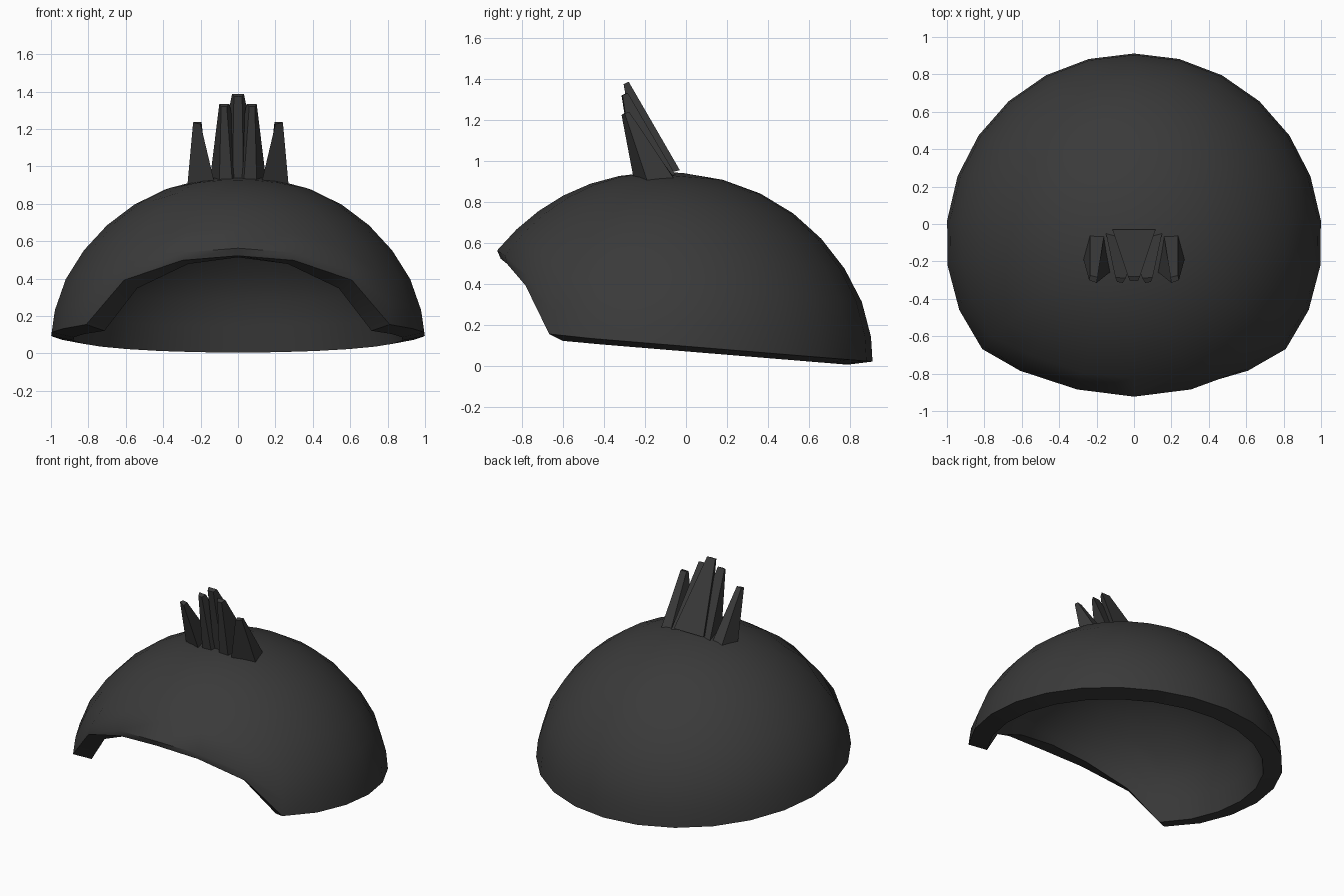
import bpy, bmesh, math
from mathutils import Matrix, Vector

if "Cube" in bpy.data.objects:
    bpy.data.objects.remove(bpy.data.objects["Cube"])

mat = bpy.data.materials.new("charcoal")
mat.diffuse_color = (0.042, 0.042, 0.042, 1)
mat.use_nodes = True
mat.node_tree.nodes["Principled BSDF"].inputs["Base Color"].default_value = mat.diffuse_color


def make_object(name, bm, angle):
    bmesh.ops.recalc_face_normals(bm, faces=bm.faces[:])
    mesh = bpy.data.meshes.new(name)
    bm.to_mesh(mesh)
    bm.free()
    mesh.materials.append(mat)
    ob = bpy.data.objects.new(name, mesh)
    bpy.context.collection.objects.link(ob)
    if angle:
        bpy.ops.object.select_all(action='DESELECT')
        ob.select_set(True)
        bpy.context.view_layer.objects.active = ob
        bpy.ops.object.shade_smooth_by_angle(angle=math.radians(angle))
    return ob


# Dome shell: columns of a flattened sphere, thickened inward
HEIGHT, THICK, RINGS = 0.843, 0.115, 8

# angle from front, edge height, edge radius, next ring height, inner edge drop
half = [(0, 0.352, 0.847, 0.391, 0.0, 0.10),
        (20.2, 0.33, 0.868, 0.37, 0.012, 0.095),
        (40.4, 0.232, 0.94, 0.28, 0.037, 0.108),
        (54.4, 0.005, 0.998, 0.12, 0.028, 0.12)]
half += [(54.4 + i * 125.6 / 9, 0.0, 1.005, 0.12, 0.025, 0.12) for i in range(1, 10)]
columns = half + [(-c[0],) + c[1:] for c in reversed(half[1:-1])]


def dome_columns(col):
    """Outer and inner (radius, height) points from edge to just below the crown."""
    _, w0, r0, w1, drop, inset = col
    outer, inner = [(r0, w0)], [(r0 - inset, w0 - drop)]
    a1 = math.asin(w1 / HEIGHT)
    for i in range(RINGS - 1):
        a = a1 + (math.pi / 2 - a1) * i / (RINGS - 1)
        r = math.cos(a) * (1 - 0.03 * math.sin(2 * a) ** 2)
        w = HEIGHT * math.sin(a)
        outer.append((r, w))
        inner.append((r - THICK * math.cos(a), w - THICK * math.sin(a)))
    inner[1] = tuple((p + q) / 2 for p, q in zip(inner[0], inner[2]))
    return outer, inner


bm = bmesh.new()
shells = ([], [])
for col in columns:
    t = math.radians(col[0])
    for shell, pts in zip(shells, dome_columns(col)):
        shell.append([bm.verts.new((r * math.sin(t), -r * math.cos(t), w)) for r, w in pts])
crowns = [bm.verts.new((0, 0, HEIGHT)), bm.verts.new((0, 0, HEIGHT - THICK))]
n = len(columns)
for k in range(n):
    for shell, crown in zip(shells, crowns):
        a, b = shell[k], shell[(k + 1) % n]
        for i in range(RINGS - 1):
            bm.faces.new((a[i], b[i], b[i + 1], a[i + 1]))
        bm.faces.new((a[-1], b[-1], crown))
    o, p = shells[0][k][0], shells[0][(k + 1) % n][0]
    q, s = shells[1][(k + 1) % n][0], shells[1][k][0]
    bm.faces.new((o, p, q, s))
# tilt the back of the dome down
bm.transform(Matrix.Translation((0, -0.09, 0.102)) @ Matrix.Rotation(-math.radians(4.7), 4, 'X'))
make_object("dome_shell", bm, 40)


# Crest spikes: tapered four-sided prisms leaning forward
def spike(name, base, tip, side=1):
    bm = bmesh.new()
    lo = [bm.verts.new((x * side, y, z)) for x, y, z in base]
    hi = [bm.verts.new((x * side, y, z)) for x, y, z in tip]
    bm.faces.new(lo)
    bm.faces.new(hi)
    for i in range(4):
        j = (i + 1) % 4
        bm.faces.new((lo[i], lo[j], hi[j], hi[i]))
    make_object(name, bm, 0)


spike("crest_spike_middle",
      [(-0.03, -0.22, 0.91), (0.03, -0.22, 0.91), (0.115, -0.03, 0.955), (-0.115, -0.03, 0.955)],
      [(-0.022, -0.305, 1.375), (0.022, -0.305, 1.375), (0.032, -0.28, 1.387), (-0.032, -0.28, 1.387)])
for side, word in ((1, "right"), (-1, "left")):
    spike("crest_spike_inner_" + word,
          [(0.03, -0.25, 0.91), (0.10, -0.25, 0.91), (0.15, -0.05, 0.93), (-0.03, -0.09, 0.93)],
          [(0.06, -0.315, 1.32), (0.09, -0.31, 1.32), (0.10, -0.285, 1.333), (0.045, -0.29, 1.333)], side)
    spike("crest_spike_outer_" + word,
          [(0.125, -0.255, 0.91), (0.27, -0.19, 0.905), (0.235, -0.05, 0.90), (0.16, -0.06, 0.92)],
          [(0.20, -0.315, 1.225), (0.24, -0.30, 1.235), (0.235, -0.275, 1.237), (0.195, -0.285, 1.237)], side)
